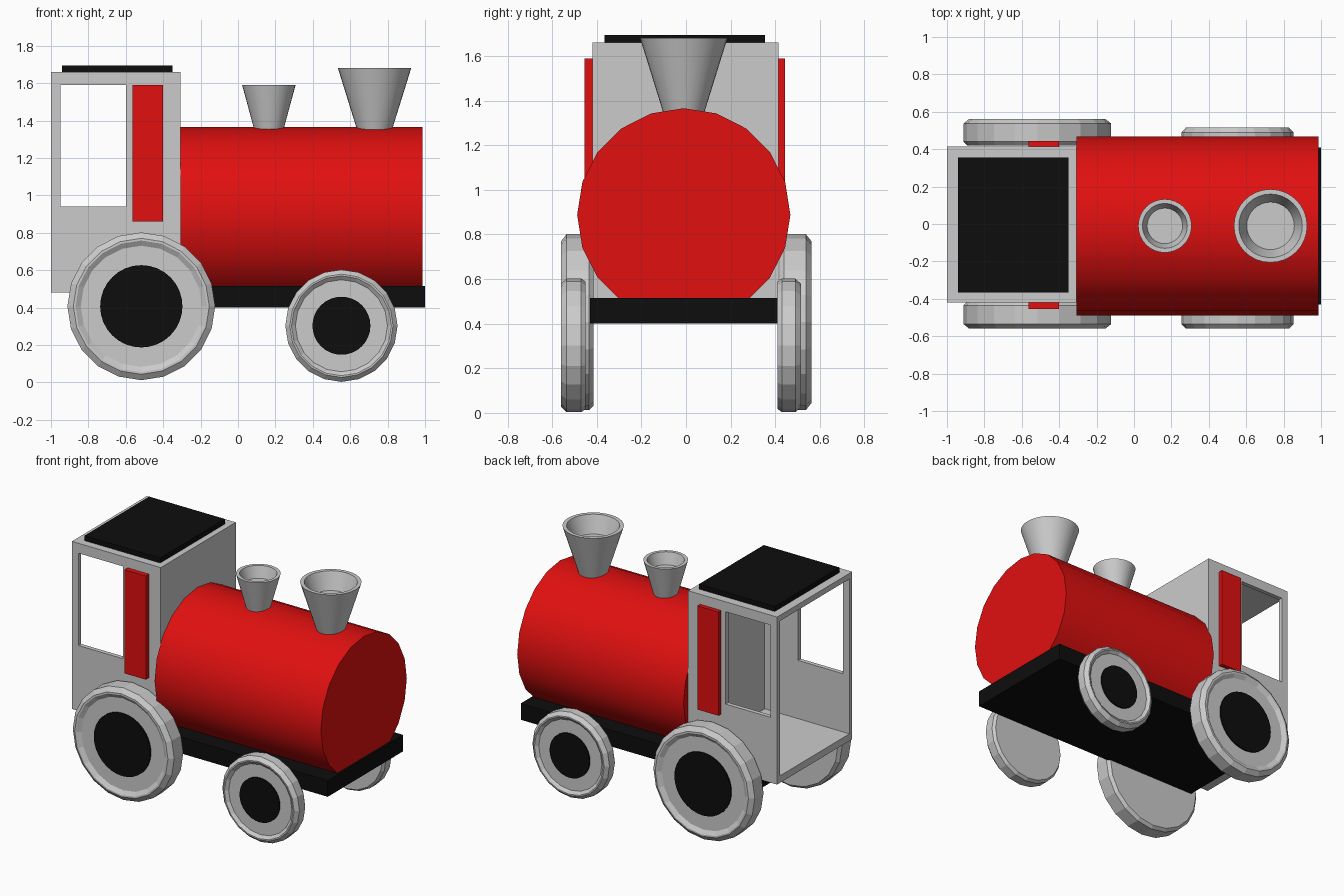
import bpy, bmesh, math
from mathutils import Matrix, Vector

if "Cube" in bpy.data.objects:
    bpy.data.objects.remove(bpy.data.objects["Cube"])


def material(name, rgb):
    m = bpy.data.materials.new(name)
    m.diffuse_color = (*rgb, 1)
    m.use_nodes = True
    m.node_tree.nodes["Principled BSDF"].inputs["Base Color"].default_value = m.diffuse_color
    return m


RED = material("red_paint", (0.75, 0.005, 0.005))
BLACK = material("black_paint", (0.004, 0.004, 0.004))


def finish(name, bm, mat=None, smooth=False):
    bmesh.ops.recalc_face_normals(bm, faces=bm.faces)
    me = bpy.data.meshes.new(name)
    bm.to_mesh(me)
    bm.free()
    ob = bpy.data.objects.new(name, me)
    bpy.context.collection.objects.link(ob)
    if mat:
        me.materials.append(mat)
    if smooth:
        bpy.ops.object.select_all(action='DESELECT')
        ob.select_set(True)
        bpy.context.view_layer.objects.active = ob
        bpy.ops.object.shade_smooth_by_angle(angle=math.radians(30))
    return ob


def box(name, lo, hi, mat=None):
    lo, hi = Vector(lo), Vector(hi)
    bm = bmesh.new()
    bmesh.ops.create_cube(bm, size=1, matrix=Matrix.Translation((lo + hi) / 2)
                          @ Matrix.Diagonal((*(hi - lo), 1)))
    return finish(name, bm, mat)


def lathe(name, profile, loc, turn=None, sides=20, mat=None, smooth=False):
    """Closed solid from (radius, height) rings, capped at both ends."""
    bm = bmesh.new()
    rings = [[bm.verts.new((r * math.cos(2 * math.pi * i / sides),
                            r * math.sin(2 * math.pi * i / sides), h))
              for i in range(sides)] for r, h in profile]
    for a, b in zip(rings, rings[1:]):
        for i in range(sides):
            j = (i + 1) % sides
            bm.faces.new((a[i], a[j], b[j], b[i]))
    bm.faces.new(rings[0])
    bm.faces.new(rings[-1])
    bm.transform(Matrix.Translation(loc) @ (turn or Matrix()))
    return finish(name, bm, mat, smooth)


def cut(ob, cutter):
    mod = ob.modifiers.new("cut", 'BOOLEAN')
    mod.operation, mod.solver, mod.object = 'DIFFERENCE', 'EXACT', cutter
    bpy.context.view_layer.objects.active = ob
    bpy.ops.object.modifier_apply(modifier=mod.name)
    bpy.data.objects.remove(cutter)


# Chassis
box("chassis", (-0.85, -0.43, 0.40), (1.0, 0.41, 0.515), BLACK)

# Boiler
lathe("boiler", [(0.478, 0), (0.478, 1.295)], (-0.308, -0.01, 0.888),
      Matrix.Rotation(math.pi / 2, 4, 'Y'), mat=RED, smooth=True)

# Cab: hollow shell, open at the back, window through both sides
cab = box("cab", (-1.0, -0.42, 0.48), (-0.308, 0.415, 1.66))
cut(cab, box("cab_hollow", (-1.2, -0.39, 0.53), (-0.34, 0.385, 1.62)))
cut(cab, box("window_hole", (-0.95, -0.7, 0.94), (-0.60, 0.7, 1.59)))
box("roof", (-0.94, -0.365, 1.65), (-0.35, 0.355, 1.695), BLACK)

# Side trim panels
for side, y0, y1 in (("front", -0.455, -0.41), ("back", 0.405, 0.445)):
    box(side + "_trim", (-0.565, y0, 0.86), (-0.40, y1, 1.59), RED)

# Chimneys: flared cones with a recessed top
for name, x, r0, r1, top, rim, inner, depth in (
        ("small_chimney", 0.165, 0.075, 0.143, 1.59, 0.12, 0.095, 0.08),
        ("large_chimney", 0.73, 0.09, 0.196, 1.68, 0.17, 0.127, 0.12)):
    lathe(name, [(r0, 1.34), (r1, top), (rim, top), (inner, top - depth)],
          (x, -0.01, 0), sides=32, smooth=True)

# Wheels: bevelled tyre, recessed face, black hub disc
for name, x, r, hub, sides_y in (
        ("rear", -0.517, 0.395, 0.22, ((-1, 0.415, 0.56), (1, 0.42, 0.562))),
        ("front", 0.553, 0.300, 0.155, ((-1, 0.45, 0.56), (1, 0.41, 0.515)))):
    for s, y0, y1 in sides_y:
        label = name + ("_near" if s < 0 else "_far")
        turn = Matrix.Rotation(-s * math.pi / 2, 4, 'X') @ Matrix.Rotation(math.pi / 2, 4, 'Z')
        w = y1 - y0
        z = r + (0.012 if name == "rear" else 0.003)
        lathe(label + "_wheel",
              [(r * 0.95, 0), (r, 0.02), (r, w - 0.025), (r * 0.92, w),
               (r * 0.89, w), (r * 0.82, w - 0.018)],
              (x, s * y0, z), turn)
        lathe(label + "_hub", [(hub, w - 0.04), (hub, w - 0.008)],
              (x, s * y0, z), turn, sides=32, mat=BLACK)
